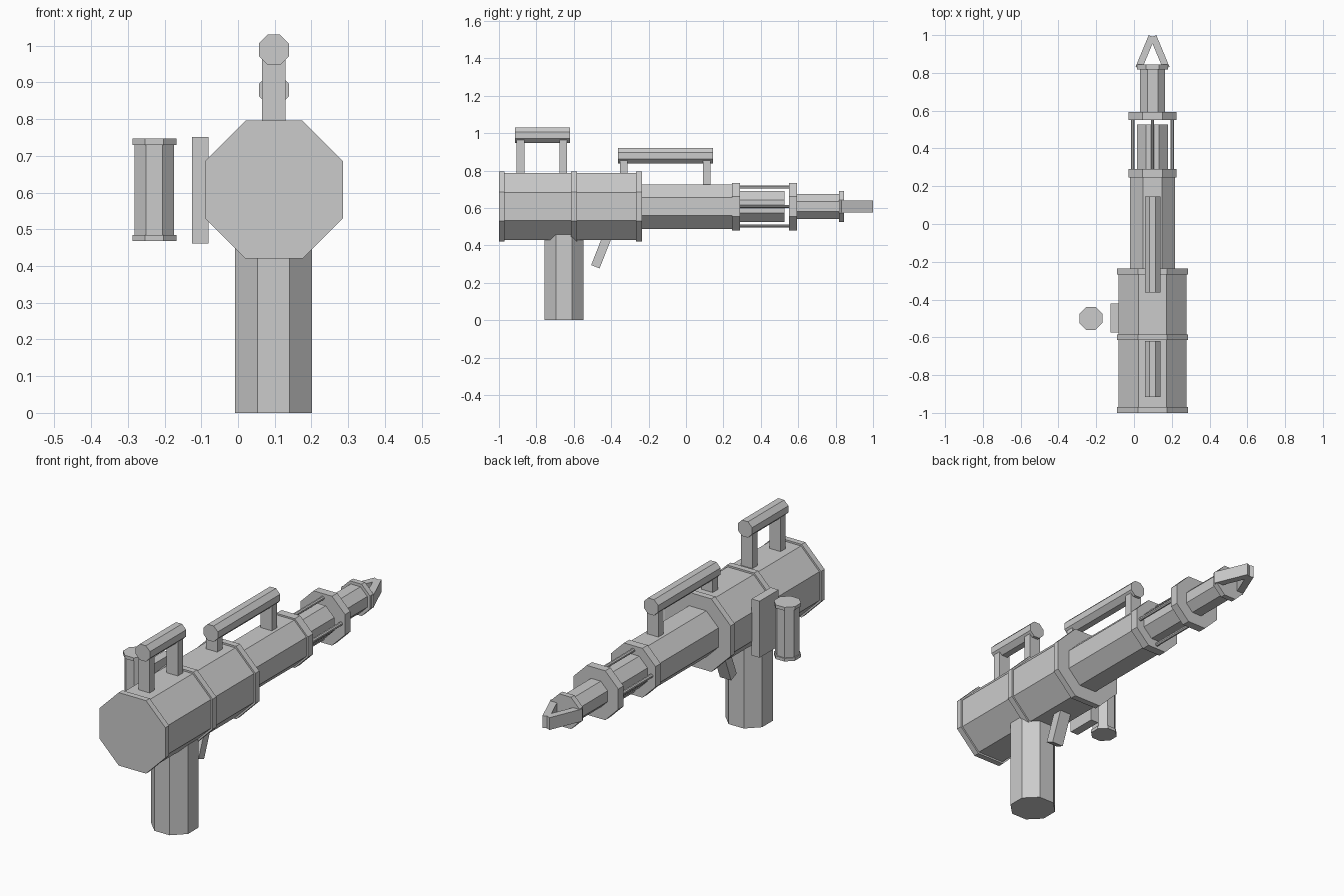
import bpy, math
from mathutils import Matrix, Vector

if "Cube" in bpy.data.objects:
    bpy.data.objects.remove(bpy.data.objects["Cube"])

CX, CZ = 0.098, 0.608   # barrel axis


def octagon(name, a, p, q):
    """Eight-sided prism, flats aligned to the axes, apothem a, from p to q."""
    p, q = Vector(p), Vector(q)
    bpy.ops.mesh.primitive_cylinder_add(
        vertices=8, radius=a / math.cos(math.pi / 8), depth=(q - p).length)
    ob = bpy.context.object
    ob.name = name
    turn = Matrix.Rotation(math.pi / 8, 4, 'Z')
    if abs(q.y - p.y) > 1e-6:
        turn = Matrix.Rotation(-math.pi / 2, 4, 'X') @ turn
    ob.data.transform(Matrix.Translation((p + q) / 2) @ turn)
    return ob


def along(name, a, y0, y1, x=CX, z=CZ):
    return octagon(name, a, (x, y0, z), (x, y1, z))


def box(name, x, y, z):
    bpy.ops.mesh.primitive_cube_add(size=1)
    ob = bpy.context.object
    ob.name = name
    ob.data.transform(Matrix.Translation([sum(r) / 2 for r in (x, y, z)])
                      @ Matrix.Diagonal([r[1] - r[0] for r in (x, y, z)] + [1]))
    return ob


def extrude(name, pts):
    """Prism from an outline of 3D points given as (bottom ring, top ring)."""
    n = len(pts[0])
    faces = [list(range(n))[::-1], list(range(n, 2 * n))]
    faces += [[i, (i + 1) % n, n + (i + 1) % n, n + i] for i in range(n)]
    me = bpy.data.meshes.new(name)
    me.from_pydata(pts[0] + pts[1], [], faces)
    ob = bpy.data.objects.new(name, me)
    bpy.context.collection.objects.link(ob)
    bpy.ops.object.select_all(action='DESELECT')
    ob.select_set(True)
    bpy.context.view_layer.objects.active = ob
    bpy.ops.object.mode_set(mode='EDIT')
    bpy.ops.mesh.select_all(action='SELECT')
    bpy.ops.mesh.normals_make_consistent(inside=False)
    bpy.ops.object.mode_set(mode='OBJECT')
    return ob


# Receiver, barrel stages and collars
for name, a, y0, y1 in [
    ("rear_cap", 0.188, -1.0, -0.97),
    ("receiver", 0.179, -0.98, -0.26),
    ("middle_collar", 0.188, -0.615, -0.584),
    ("front_collar", 0.188, -0.267, -0.235),
    ("barrel", 0.119, -0.25, 0.25),
    ("cage_rear_collar", 0.127, 0.247, 0.29),
    ("cage_core", 0.082, 0.28, 0.527),
    ("cage_front_collar", 0.127, 0.55, 0.593),
    ("muzzle_barrel", 0.067, 0.58, 0.83),
    ("muzzle_collar", 0.082, 0.817, 0.845),
]:
    along(name, a, y0, y1)

# Cage rods around the core
for i in range(4):
    t = i * math.pi / 2
    along(f"cage_rod_{i}", 0.009, 0.28, 0.56,
          CX + 0.104 * math.cos(t), CZ + 0.104 * math.sin(t))

# Pointed muzzle tip: two crossing bars
outline = [(-0.090, 0.832), (-0.020, 1.0), (0.013, 0.986), (-0.057, 0.818)]
for side, s in (("left", 1), ("right", -1)):
    extrude(f"tip_bar_{side}",
            [[(CX + s * x, y, z) for x, y in outline] for z in (0.577, 0.64)])

# Top handles with posts
for name, y0, y1, z, posts in [
    ("rear_handle", -0.915, -0.62, 0.989, [(-0.905, -0.864, 0.77), (-0.676, -0.635, 0.77)]),
    ("front_handle", -0.363, 0.145, 0.88, [(-0.354, -0.312, 0.77), (0.09, 0.131, 0.71)]),
]:
    along(name, 0.041, y0, y1, CX, z)
    for i, (a, b, zb) in enumerate(posts):
        box(f"{name}_post_{i}", (CX - 0.032, CX + 0.032), (a, b), (zb, z - 0.02))

# Grip and trigger
octagon("grip", 0.105, (0.097, -0.652, 0), (0.097, -0.652, 0.5))
trigger = [(-0.507, 0.295), (-0.462, 0.277), (-0.394, 0.45), (-0.439, 0.468)]
extrude("trigger", [[(x, y, z) for y, z in trigger] for x in (CX - 0.032, CX + 0.032)])

# Side plate and side canister
box("side_plate", (-0.125, -0.08), (-0.575, -0.42), (0.461, 0.752))
for name, a, z0, z1 in [("canister", 0.054, 0.475, 0.74),
                        ("canister_bottom_cap", 0.06, 0.468, 0.484),
                        ("canister_top_cap", 0.06, 0.73, 0.747)]:
    octagon(name, a, (-0.228, -0.5, z0), (-0.228, -0.5, z1))
